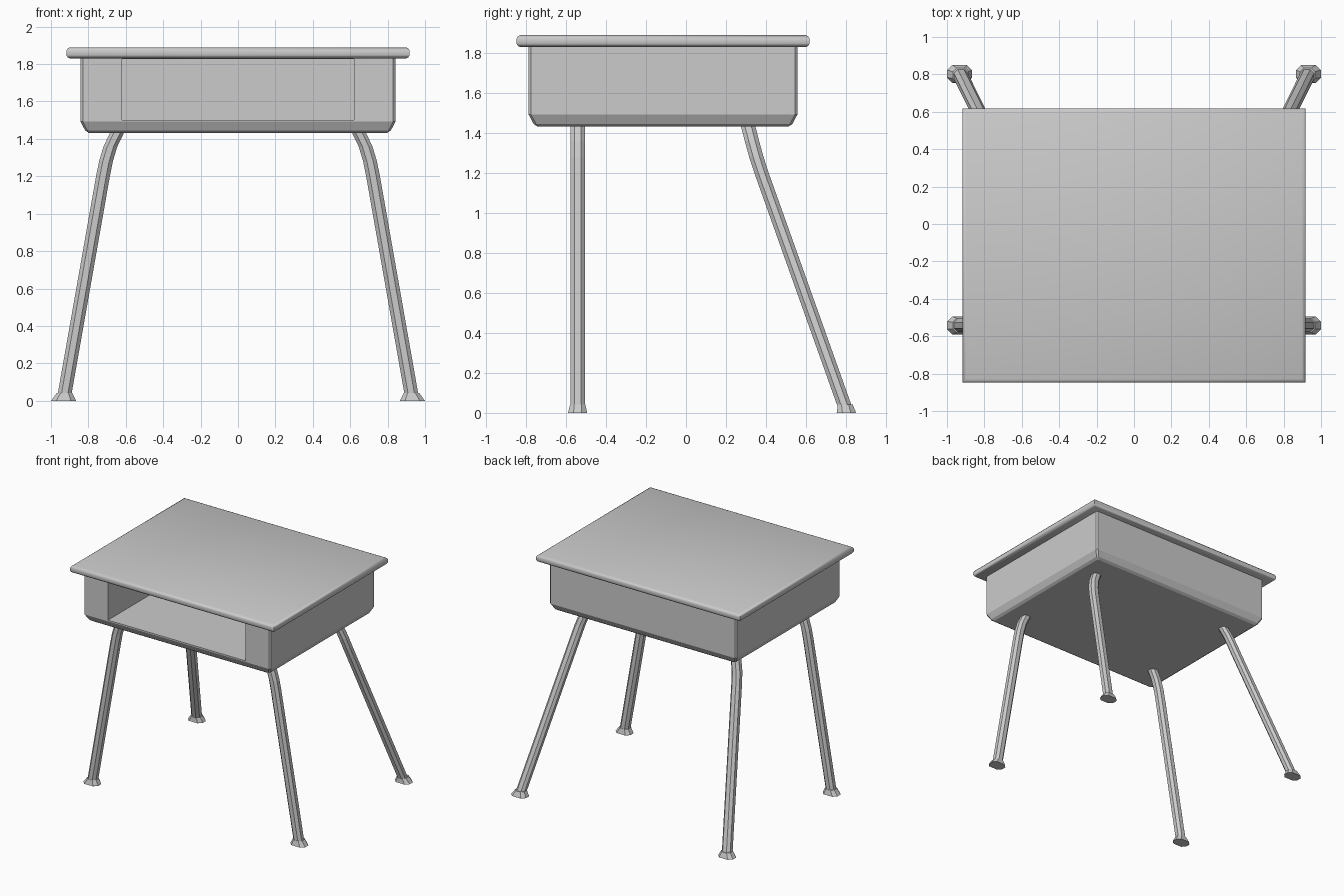
import bpy, bmesh, math

if "Cube" in bpy.data.objects:
    bpy.data.objects.remove(bpy.data.objects["Cube"])


def ring(cx, cy, z, hx, hy, c=0.0):
    """Horizontal rectangle with optional corner chamfers."""
    if c == 0:
        pts = [(-hx, -hy), (hx, -hy), (hx, hy), (-hx, hy)]
    else:
        pts = [(-hx + c, -hy), (hx - c, -hy), (hx, -hy + c), (hx, hy - c),
               (hx - c, hy), (-hx + c, hy), (-hx, hy - c), (-hx, -hy + c)]
    return [(cx + x, cy + y, z) for x, y in pts]


def loft(name, rings, smooth=0):
    """Closed solid through a stack of rings, bottom to top."""
    bm = bmesh.new()
    loops = [[bm.verts.new(p) for p in r] for r in rings]
    n = len(loops[0])
    for a, b in zip(loops, loops[1:]):
        for i in range(n):
            j = (i + 1) % n
            bm.faces.new((a[i], a[j], b[j], b[i]))
    bm.faces.new(loops[0][::-1])
    bm.faces.new(loops[-1])
    bmesh.ops.recalc_face_normals(bm, faces=bm.faces)
    me = bpy.data.meshes.new(name)
    bm.to_mesh(me)
    bm.free()
    ob = bpy.data.objects.new(name, me)
    bpy.context.collection.objects.link(ob)
    if smooth:
        bpy.ops.object.select_all(action='DESELECT')
        ob.select_set(True)
        bpy.context.view_layer.objects.active = ob
        bpy.ops.object.shade_smooth_by_angle(angle=math.radians(smooth))
    return ob


# Desktop slab with rounded edges and square corners
edge = [(1.83, 0.02), (1.836, 0.007), (1.848, 0.0), (1.872, 0.0),
        (1.884, 0.007), (1.89, 0.02)]
loft("desktop", [ring(0, -0.115, z, 0.918 - d, 0.733 - d) for z, d in edge], 40)

# Storage box with softened bottom edge
belly = [(1.432, 0.045), (1.445, 0.025), (1.492, 0.0), (1.832, 0.0)]
box = loft("storage_box",
           [ring(0, -0.115, z, 0.842 - d, 0.672 - d, 0.012) for z, d in belly])

# Front opening cut into the box
cutter = loft("opening_cutter",
              [ring(0, -0.18, z, 0.62, 0.725) for z in (1.502, 1.828)])
cutter.hide_render = True
mod = box.modifiers.new("opening", 'BOOLEAN')
mod.operation = 'DIFFERENCE'
mod.solver = 'EXACT'
mod.object = cutter
bpy.context.view_layer.objects.active = box
bpy.ops.object.modifier_apply(modifier=mod.name)
bpy.data.objects.remove(cutter)

# Bent octagonal legs and flared feet
heights = [0.03, 1.20, 1.28, 1.36, 1.43, 1.47]
leg_x = [0.928, 0.722, 0.706, 0.682, 0.648, 0.625]
leg_y = {"front": [-0.542] * 6,
         "back": [0.795, 0.378, 0.352, 0.33, 0.312, 0.303]}
for side, s in (("left", -1), ("right", 1)):
    for end, ys in leg_y.items():
        loft(f"{end}_leg_{side}",
             [ring(s * x, y, z, 0.037, 0.036, 0.02)
              for x, y, z in zip(leg_x, ys, heights)])
        fy = -0.542 if end == "front" else 0.802
        loft(f"{end}_foot_{side}",
             [ring(s * 0.933, fy, 0.0, 0.067, 0.048, 0.028),
              ring(s * 0.931, fy, 0.008, 0.062, 0.046, 0.026),
              ring(s * 0.928, fy - (0.006 if end == "back" else 0), 0.042,
                   0.041, 0.038, 0.02)])
